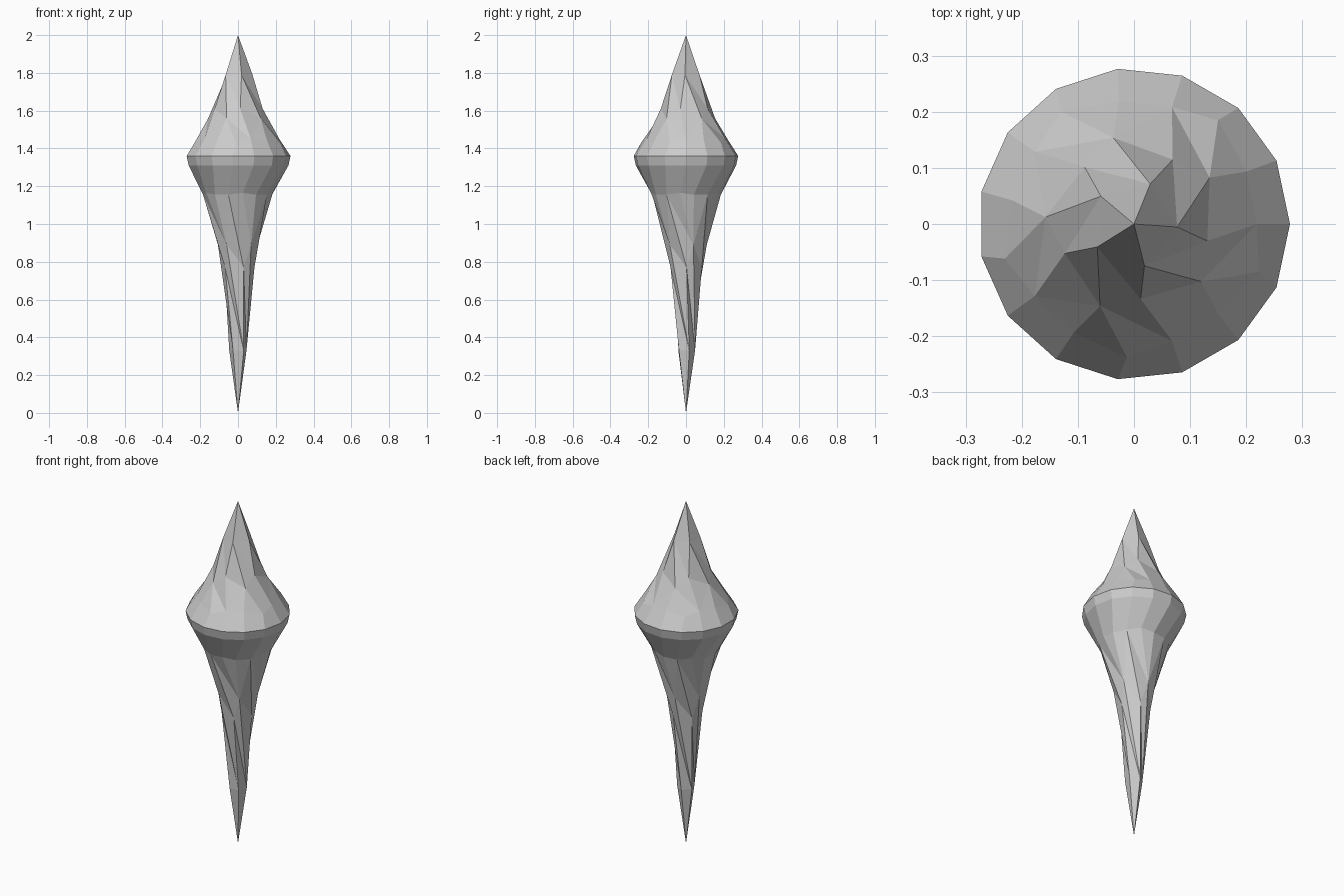
import bpy, bmesh
from math import cos, sin, radians

cube = bpy.data.objects.get("Cube")
if cube:
    bpy.data.objects.remove(cube, do_unlink=True)

SECTORS = 5
RIM_Z = 1.36

stone = bpy.data.materials.new("pale grey stone")
stone.use_nodes = True
grey = (0.6, 0.6, 0.6, 1)
stone.diffuse_color = grey
stone.node_tree.nodes["Principled BSDF"].inputs["Base Color"].default_value = grey

bm = bmesh.new()


def ring(radius, angle, z, turn=1, count=SECTORS):
    """Evenly spaced points around the axis, turning either way."""
    out = []
    for i in range(count):
        a = radians(angle + turn * 360 / count * i)
        out.append(bm.verts.new((radius * cos(a), radius * sin(a), z)))
    return out


def spike(rim, tip_z, rows, turn):
    """Twisted five-fold spike; rows are neck, ridge, hollow and three foot corners."""
    tip = bm.verts.new((0, 0, tip_z))
    neck, ridge, hollow, d, e, f = [ring(*row, turn) for row in rows]
    foot = [v for trio in zip(d, e, f) for v in trio]
    for i in range(SECTORS):
        j = (i + 1) % SECTORS
        a, a2, b, b2, c = neck[i], neck[j], ridge[i], ridge[j], hollow[i]
        for face in ((tip, a, a2), (a, b2, a2), (a, c, b2), (a, b, c),
                     (b, d[i], c), (d[i], e[i], c), (e[i], f[i], c),
                     (f[i], d[j], c), (d[j], b2, c)):
            bm.faces.new(face)
    bridge(foot, rim)


def bridge(upper, lower):
    """Skirt of quads between two equal rings."""
    n = len(upper)
    for i in range(n):
        j = (i + 1) % n
        bm.faces.new((upper[i], lower[i], lower[j], upper[j]))


# Widest edge and the narrow band just below it
rim = ring(0.278, 0, RIM_Z, 1, SECTORS * 3)
band = ring(0.267, 0, 1.31, 1, SECTORS * 3)
bridge(rim, band)

# Short upper spike
spike(rim, 2.0, [(0.077, -4, 1.79), (0.134, -13, 1.61), (0.158, 31.5, 1.56),
                 (0.219, 0, 1.45), (0.221, 25, 1.45), (0.238, 51, 1.43)], 1)

# Long lower spike, twisting the opposite way round
start = band[2::-1] + band[:2:-1]
spike(start, 0.0, [(0.048, 93, 0.33), (0.087, 74, 0.77), (0.11, 21, 0.89),
                   (0.185, 38, 1.155), (0.185, 13, 1.155), (0.187, -10, 1.165)], -1)

bmesh.ops.recalc_face_normals(bm, faces=bm.faces[:])
mesh = bpy.data.meshes.new("twisted_spindle")
bm.to_mesh(mesh)
bm.free()
mesh.materials.append(stone)
spindle = bpy.data.objects.new("twisted_spindle", mesh)
bpy.context.collection.objects.link(spindle)
